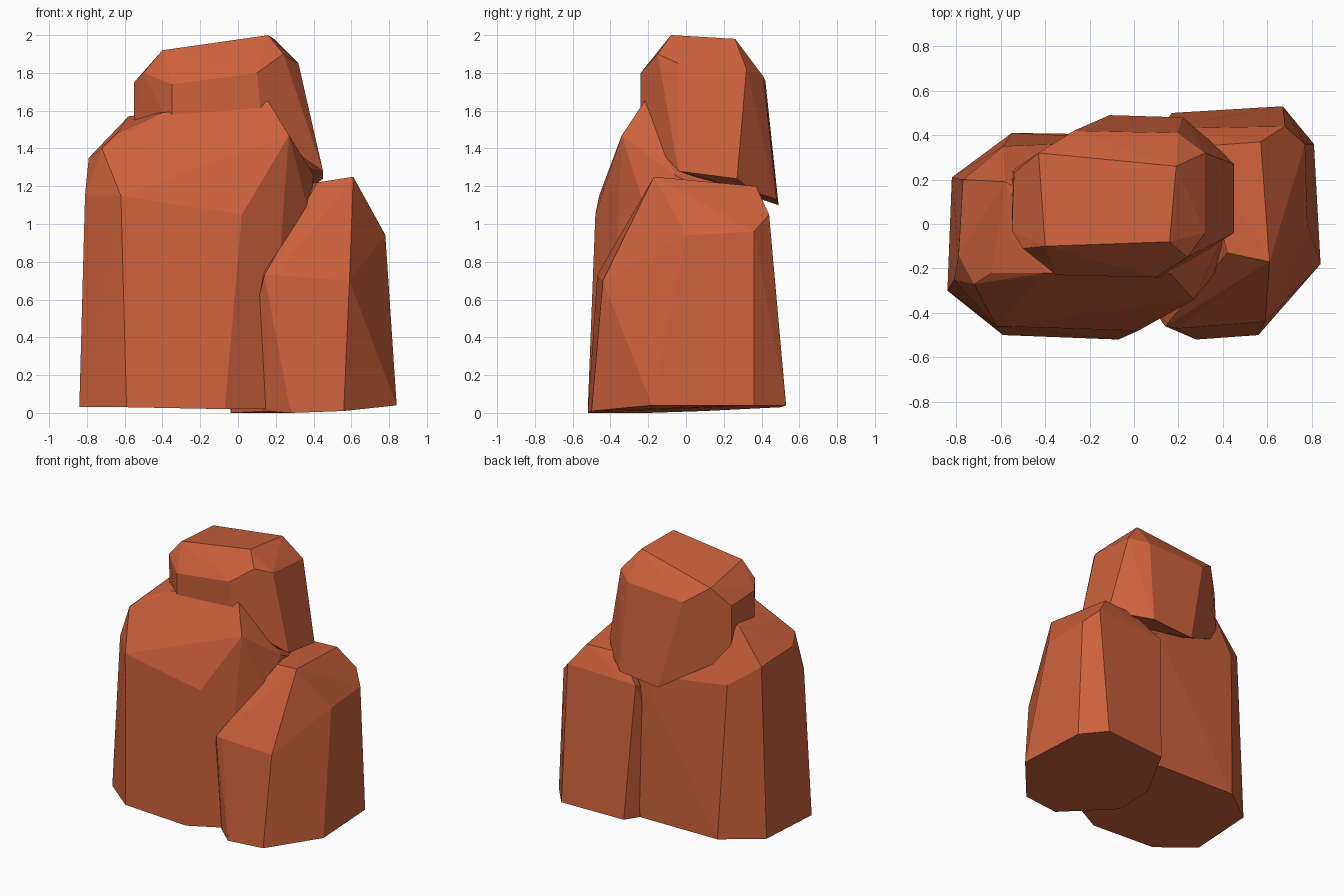
import bpy
import bmesh
import math
from mathutils import Vector

# Remove the default cube
default_cube = bpy.data.objects.get("Cube")
if default_cube:
    bpy.data.objects.remove(default_cube, do_unlink=True)


def make_material(name, colour):
    material = bpy.data.materials.new(name)
    material.use_nodes = True
    material.diffuse_color = colour
    shader = material.node_tree.nodes["Principled BSDF"]
    shader.inputs["Base Color"].default_value = colour
    shader.inputs["Roughness"].default_value = .9
    return material


def make_boulder(name, material, *corner_groups):
    """Chisel one faceted boulder: the convex hull of its corner points."""
    bm = bmesh.new()
    for group in corner_groups:
        for corner in group:
            bm.verts.new(Vector(corner))
    hull = bmesh.ops.convex_hull(bm, input=bm.verts)
    unused = {item for item in hull["geom_interior"] + hull["geom_unused"]
              if isinstance(item, bmesh.types.BMVert)}
    bmesh.ops.delete(bm, geom=list(unused), context="VERTS")
    # Merge nearly flat triangles into broad facets
    bmesh.ops.dissolve_limit(bm, angle_limit=math.radians(3),
                             verts=bm.verts, edges=bm.edges)
    bmesh.ops.recalc_face_normals(bm, faces=bm.faces)
    mesh = bpy.data.meshes.new(name)
    bm.to_mesh(mesh)
    bm.free()
    mesh.materials.append(material)
    boulder = bpy.data.objects.new(name, mesh)
    bpy.context.collection.objects.link(boulder)
    return boulder


terracotta = make_material("terracotta rock", (.61, .12, .045, 1))

# Tall main boulder: foot, shoulder, sloping crown
main_foot = [
    (-.84, -.30, .03), (-.59, -.50, .03), (-.07, -.52, .02),
    (.16, -.40, .02), (.28, -.1, .02), (.25, .25, .03),
    (.1, .40, .03), (-.55, .41, .04), (-.82, .21, .04),
]
main_shoulder = [
    (-.62, -.46, 1.15), (.02, -.48, 1.05), (.38, -.2, 1.03),
    (.40, .25, 1.1), (.1, .38, 1.1), (-.59, .35, 1.19),
    (-.77, .2, 1.32), (-.81, -.25, 1.15),
]
main_crown = [
    (-.79, -.14, 1.35), (-.72, -.27, 1.4), (-.64, -.22, 1.48),
    (-.4, -.22, 1.59), (.16, -.22, 1.65), (.27, -.34, 1.47),
    (.4, -.06, 1.26), (-.58, .19, 1.57),
]
make_boulder("main_boulder", terracotta,
             main_foot, main_shoulder, main_crown)

# Shorter boulder leaning against the side
side_foot = [
    (.16, -.42, .01), (.28, -.52, 0), (.56, -.50, .01),
    (.84, -.18, .04), (.81, .36, .04), (.67, .53, .04),
    (.17, .50, .03), (-.04, .1, .01), (-.04, -.2, 0),
]
side_shoulder = [
    (.14, -.46, .73), (.20, -.47, .73), (.59, -.44, .7),
    (.78, 0, .94), (.77, .36, .96), (.68, .44, 1.05),
    (.12, .43, 1.03),
]
side_crown = [
    (.42, -.13, 1.22), (.61, -.17, 1.25), (.57, .37, 1.2),
    (.3, .35, 1.2),
]
make_boulder("side_boulder", terracotta,
             side_foot, side_shoulder, side_crown)

# Capstone overhanging the back of the main boulder
cap_underside = [
    (-.55, -.03, 1.5), (-.35, -.23, 1.5), (.13, -.24, 1.5),
    (.45, -.04, 1.28), (.45, .27, 1.24), (.36, .36, 1.17),
    (.22, .48, 1.13), (-.11, .49, 1.1), (-.55, .24, 1.36),
]
cap_shoulder = [
    (-.55, -.03, 1.75), (-.5, -.11, 1.8), (-.35, -.23, 1.74),
    (.1, -.24, 1.8), (.24, -.15, 1.9), (.32, -.04, 1.85),
    (.32, .32, 1.82), (.2, .41, 1.78), (-.27, .42, 1.76),
    (-.54, .23, 1.73),
]
cap_top = [
    (-.4, -.1, 1.92), (.16, -.08, 2), (.19, .26, 1.98),
    (-.43, .32, 1.87),
]
make_boulder("capstone", terracotta,
             cap_underside, cap_shoulder, cap_top)
